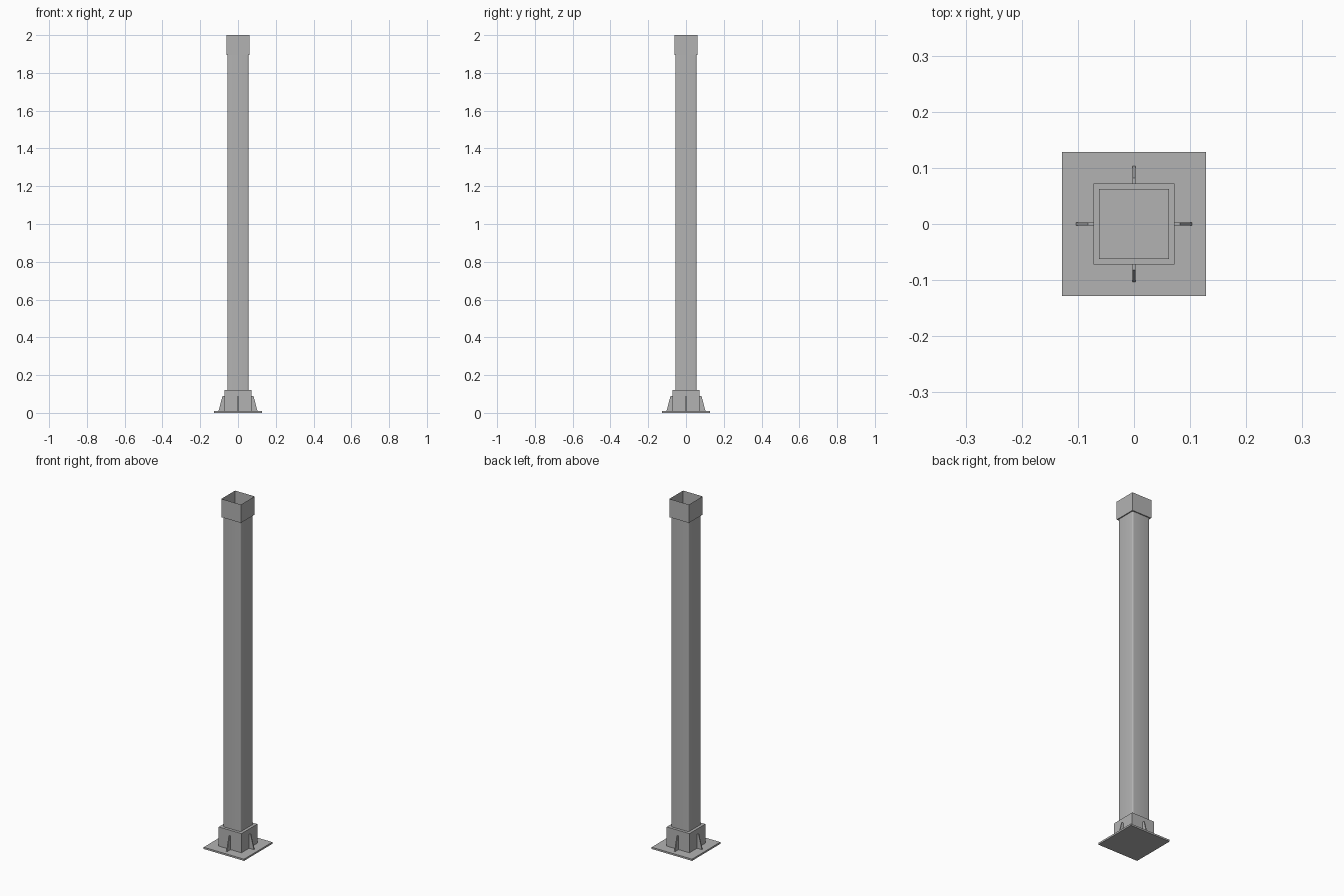
import bpy, bmesh, math
from mathutils import Matrix, Vector

cube = bpy.data.objects.get("Cube")
if cube:
    bpy.data.objects.remove(cube, do_unlink=True)

grey = bpy.data.materials.new("steel_grey")
grey.use_nodes = True
colour = (0.45, 0.45, 0.45, 1)
grey.diffuse_color = colour
grey.node_tree.nodes["Principled BSDF"].inputs["Base Color"].default_value = colour


def finish(name, bm):
    bmesh.ops.recalc_face_normals(bm, faces=bm.faces)
    mesh = bpy.data.meshes.new(name)
    bm.to_mesh(mesh)
    bm.free()
    mesh.materials.append(grey)
    obj = bpy.data.objects.new(name, mesh)
    bpy.context.collection.objects.link(obj)
    return obj


def block(name, half, bottom, top, radius=0, open_top=False):
    """Square block, with optional rounded upright edges or open top."""
    bm = bmesh.new()
    bmesh.ops.create_cube(bm, size=1)
    bmesh.ops.scale(bm, vec=(2 * half, 2 * half, top - bottom), verts=bm.verts)
    bmesh.ops.translate(bm, vec=(0, 0, (top + bottom) / 2), verts=bm.verts)
    if radius:
        upright = [e for e in bm.edges
                   if abs(e.verts[0].co.z - e.verts[1].co.z) > 0.01]
        bmesh.ops.bevel(bm, geom=upright, offset=radius, segments=4,
                        profile=0.5, affect='EDGES')
    if open_top:
        lid = [f for f in bm.faces if f.calc_center_median().z > top - 0.001]
        bmesh.ops.delete(bm, geom=lid, context='FACES_ONLY')
    return finish(name, bm)


def gusset(name, angle):
    """Upright plate with a sloping outer edge, turned about the post."""
    bm = bmesh.new()
    profile = [(0.07, 0.01), (0.103, 0.01), (0.082, 0.09), (0.07, 0.09)]
    face = bm.faces.new([bm.verts.new((x, -0.003, z)) for x, z in profile])
    side = bmesh.ops.extrude_face_region(bm, geom=[face])
    moved = [g for g in side["geom"] if isinstance(g, bmesh.types.BMVert)]
    bmesh.ops.translate(bm, vec=Vector((0, 0.006, 0)), verts=moved)
    bmesh.ops.rotate(bm, cent=(0, 0, 0), verts=bm.verts,
                     matrix=Matrix.Rotation(angle, 3, 'Z'))
    return finish(name, bm)


# Foot
block("base_plate", 0.128, 0, 0.01)
block("base_sleeve", 0.072, 0.01, 0.12)
for i, side in enumerate(("left", "back", "right", "front")):
    gusset(side + "_gusset", i * math.pi / 2)

# Post and open socket on top
shaft = block("shaft", 0.056, 0.12, 1.895, radius=0.008)
block("top_socket", 0.062, 1.895, 2.0, open_top=True)

# Smooth only the rounded corners of the shaft
bpy.ops.object.select_all(action='DESELECT')
shaft.select_set(True)
bpy.context.view_layer.objects.active = shaft
bpy.ops.object.shade_smooth_by_angle(angle=math.radians(30))
